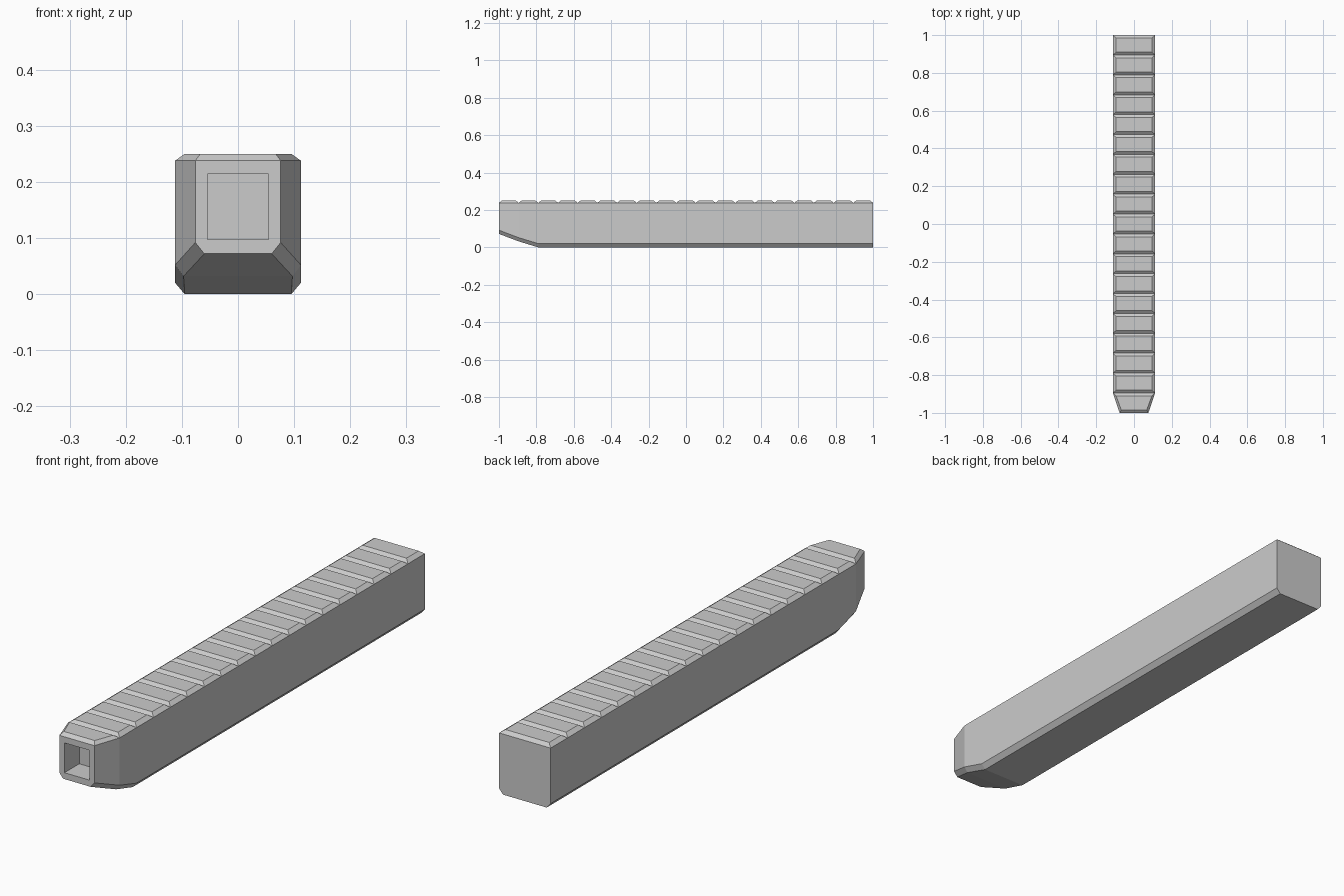
import bpy, bmesh

if "Cube" in bpy.data.objects:
    bpy.data.objects.remove(bpy.data.objects["Cube"])

TEETH = 19
STEP = 2 / TEETH
RIM, TOP, CH = 0.238, 0.25, 0.015


def section(i):
    """Half width, side-bottom z, floor half width, floor z, crest half width."""
    if i == 0:
        return 0.076, 0.092, 0.060, 0.072, 0.067
    if i == 1:
        return 0.112, 0.052, 0.097, 0.032, 0.095
    return 0.112, 0.020, 0.095, 0.0, 0.095


# Bar: lofted cross-sections with a tapered nose
bm = bmesh.new()
rings = []
for i in range(TEETH + 1):
    y = -1 + i * STEP
    w, zs, b, zb, _ = section(i)
    pts = [(-w, RIM), (-w, zs), (-b, zb), (b, zb), (w, zs), (w, RIM)]
    rings.append([bm.verts.new((x, y, z)) for x, z in pts])
for r0, r1 in zip(rings, rings[1:]):
    for k in range(5):
        bm.faces.new((r0[k], r0[k + 1], r1[k + 1], r1[k]))
bm.faces.new(rings[0])
bm.faces.new(rings[-1])

# Ridged top: one bevelled slab per step
for i in range(TEETH):
    y0, y1 = -1 + i * STEP + CH, -1 + (i + 1) * STEP - CH
    c0, c1 = section(i)[4], section(i + 1)[4]
    base = [rings[i][0], rings[i][5], rings[i + 1][5], rings[i + 1][0]]
    crest = [bm.verts.new((x, y, TOP)) for x, y in
             [(-c0, y0), (c0, y0), (c1, y1), (-c1, y1)]]
    bm.faces.new(crest)
    for k in range(4):
        n = (k + 1) % 4
        bm.faces.new((base[k], base[n], crest[n], crest[k]))

bmesh.ops.recalc_face_normals(bm, faces=bm.faces[:])
mesh = bpy.data.meshes.new("ridged_bar")
bm.to_mesh(mesh)
bm.free()
bar = bpy.data.objects.new("ridged_bar", mesh)
bpy.context.collection.objects.link(bar)

# Square socket in the nose
DEPTH = 0.092
bpy.ops.mesh.primitive_cube_add(size=1, location=(0, -1, 0.1555))
cutter = bpy.context.object
cutter.name = "socket_cutter"
cutter.scale = (0.108, DEPTH * 2, 0.117)
cutter.hide_render = True
cutter.display_type = 'WIRE'
cut = bar.modifiers.new("socket", 'BOOLEAN')
cut.operation = 'DIFFERENCE'
cut.solver = 'EXACT'
cut.object = cutter
